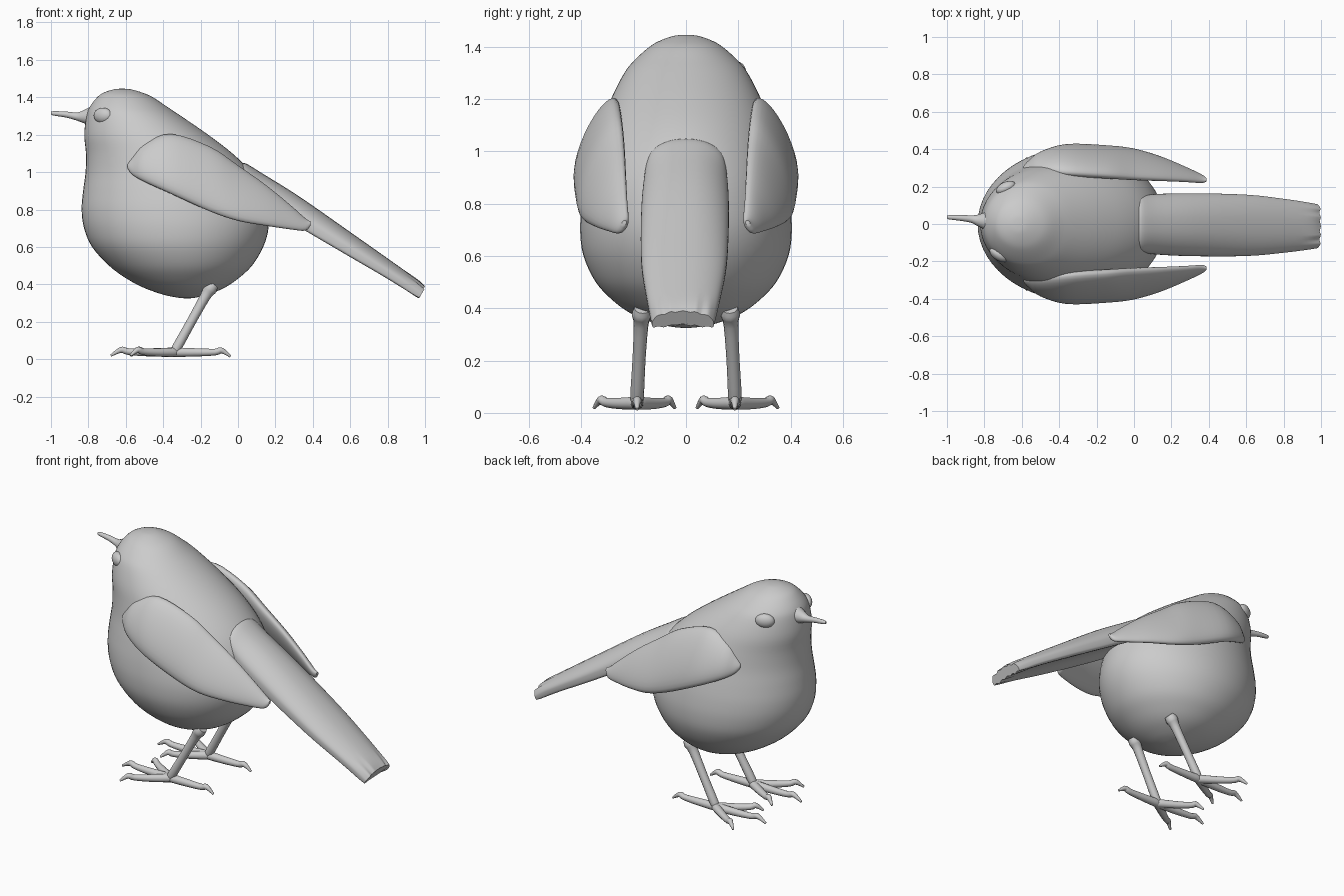
import bpy, bmesh
from math import sin, cos, pi, radians
from mathutils import Vector

if "Cube" in bpy.data.objects:
    bpy.data.objects.remove(bpy.data.objects["Cube"])


def smooth_rows(rows, n=4):
    """Catmull-Rom interpolation between rows of numbers."""
    out = []
    for i in range(len(rows) - 1):
        p = [rows[max(i - 1, 0)], rows[i], rows[i + 1], rows[min(i + 2, len(rows) - 1)]]
        for k in range(n):
            t = k / n
            out.append([0.5 * (2 * b + (c - a) * t + (2 * a - 5 * b + 4 * c - d) * t * t
                               + (3 * b - a - 3 * c + d) * t ** 3) for a, b, c, d in zip(*p)])
    return out + [list(rows[-1])]


def loft(name, rings):
    bm = bmesh.new()
    vs = [[bm.verts.new(p) for p in ring] for ring in rings]
    n = len(vs[0])
    for a, b in zip(vs, vs[1:]):
        for i in range(n):
            j = (i + 1) % n
            bm.faces.new((a[i], a[j], b[j], b[i]))
    bm.faces.new(vs[0][::-1])
    bm.faces.new(vs[-1])
    bmesh.ops.recalc_face_normals(bm, faces=bm.faces)
    me = bpy.data.meshes.new(name)
    bm.to_mesh(me)
    bm.free()
    return finish(bpy.data.objects.new(name, me))


def finish(ob):
    if ob.name not in bpy.context.collection.objects:
        bpy.context.collection.objects.link(ob)
    bpy.ops.object.select_all(action='DESELECT')
    bpy.context.view_layer.objects.active = ob
    ob.select_set(True)
    bpy.ops.object.shade_smooth_by_angle(angle=radians(50))
    return ob


def circle(n):
    return [(cos(2 * pi * i / n), sin(2 * pi * i / n)) for i in range(n)]


def tube(name, path, n=12):
    """Round tube through (x, y, z, radius) points."""
    rows = smooth_rows(path, 3)
    pts = [Vector(r[:3]) for r in rows]
    rings = []
    for i, p in enumerate(pts):
        d = (pts[min(i + 1, len(pts) - 1)] - pts[max(i - 1, 0)]).normalized()
        u = d.cross(Vector((0.1, 0.98, 0.2)) if abs(d.y) < 0.9 else Vector((0, 0, 1))).normalized()
        v = d.cross(u)
        rings.append([p + (u * c + v * s) * rows[i][3] for c, s in circle(n)])
    return loft(name, rings)


# Body and head: horizontal ellipses (z, x front, x back, half width)
body = [(1.446, -.63, -.61, .01), (1.442, -.665, -.57, .047), (1.425, -.718, -.512, .097),
        (1.40, -.753, -.455, .14), (1.35, -.792, -.38, .196), (1.3, -.81, -.305, .236),
        (1.2, -.822, -.16, .287), (1.1, -.813, -.03, .322), (1.0, -.815, .07, .35),
        (.9, -.828, .13, .377), (.8, -.836, .158, .397), (.7, -.823, .163, .405),
        (.6, -.78, .135, .392), (.5, -.69, .075, .345), (.43, -.595, 0, .28),
        (.38, -.5, -.075, .21), (.345, -.4, -.16, .125), (.33, -.33, -.22, .06),
        (.325, -.285, -.255, .012)]
loft("body", [[((a + b) / 2 + (b - a) / 2 * c, w * s, z) for c, s in circle(56)]
              for z, a, b, w in smooth_rows(body)])

# Beak
tube("beak", [(-1.0, .036, 1.315, .007), (-.985, .036, 1.314, .012), (-.92, .032, 1.308, .016),
              (-.865, .026, 1.298, .021), (-.83, .02, 1.296, .033), (-.77, .015, 1.298, .06)], 16)

# Eyes, with the head turned slightly
for name, loc, ang in (("eye_near", (-.722, -.163, 1.302), -34), ("eye_far", (-.685, .193, 1.302), 25)):
    bpy.ops.mesh.primitive_uv_sphere_add(segments=24, ring_count=16, radius=1, location=loc,
                                         rotation=(0, 0, radians(ang)))
    eye = bpy.context.object
    eye.name = name
    eye.scale = (.056, .032, .042)
    finish(eye)

# Wings: tilted ellipses (x, z top, z bottom, y top, y bottom, half thickness)
wing = [(-.59, 1.04, 1.02, .295, .305, .008), (-.565, 1.075, .985, .285, .325, .022),
        (-.5, 1.145, .945, .275, .365, .04), (-.36, 1.198, .88, .258, .402, .052),
        (-.15, 1.13, .785, .245, .395, .053), (0, 1.03, .735, .235, .382, .047),
        (.15, .925, .71, .23, .342, .037), (.28, .82, .692, .226, .29, .027),
        (.36, .75, .686, .222, .255, .019), (.388, .735, .715, .23, .24, .008)]
for side, label in ((-1, "near"), (1, "far")):
    rings = []
    for x, zt, zb, yt, yb, th in smooth_rows(wing):
        half = Vector((0, (yt - yb) / 2, (zt - zb) / 2))
        nor = Vector((0, half.z, -half.y)).normalized()
        mid = Vector((x, (yt + yb) / 2, (zt + zb) / 2)) + nor * th * .25
        ring = [mid + half * c + nor * th * s for c, s in circle(28)]
        rings.append([(p.x, p.y * side, p.z) for p in ring])
    loft("wing_" + label, rings)

# Tail: rounded slabs with drooping sides (x, z of top, half width, half thickness, droop)
tail = [(.0, 1.045, .12, .025, .03), (.02, 1.045, .145, .04, .04), (.1, .993, .16, .05, .06),
        (.3, .868, .168, .05, .06), (.6, .662, .164, .041, .045), (.8, .524, .144, .034, .035),
        (.93, .432, .126, .031, .028), (.98, .388, .118, .026, .02)]
rings = []
for x, zt, w, th, dr in smooth_rows(tail):
    tip = max(0, (x - .88) / .1)
    ring = []
    for c, s in circle(64):
        u = abs(c) ** .6 * (1 if c > 0 else -1)
        v = abs(s) ** .6 * (1 if s > 0 else -1)
        rib = tip * cos(u * 5 * pi)
        # the end is cut square to the tail and ribbed by the feather tips
        ring.append((x + .6 * th * v + .004 * rib, w * u - .012 * x,
                     zt - th + th * v - dr * u * u + .003 * rib))
    rings.append(ring)
loft("tail", rings)

# Legs and feet
for side, label in ((-1, "near"), (1, "far")):
    y = .187 * side
    tube("leg_" + label, [(-.13, .168 * side, .40, .03), (-.15, .17 * side, .375, .037),
                          (-.175, .172 * side, .335, .028), (-.25, .18 * side, .2, .025),
                          (-.325, y, .065, .026), (-.345, y, .03, .02)])
    # Toes: direction and length of each, ending in a bent claw
    for toe, dx, dy in (("middle", -.345, -.01), ("outer", -.24, .165),
                        ("inner", -.235, -.145), ("back", .295, 0)):
        path = [(t, z, r) for t, z, r in ((-.04, .036, .016), (0, .037, .025), (.4, .036, .022),
                                          (.72, .04, .018), (.82, .05, .017), (.9, .04, .012),
                                          (1, .019, .006))]
        if toe == "back":
            path = [(t, z - .01 * max(0, t - .5), r) for t, z, r in path]
        tube("toe_%s_%s" % (toe, label),
             [(-.335 + dx * t, y + dy * side * t, z, r) for t, z, r in path])
